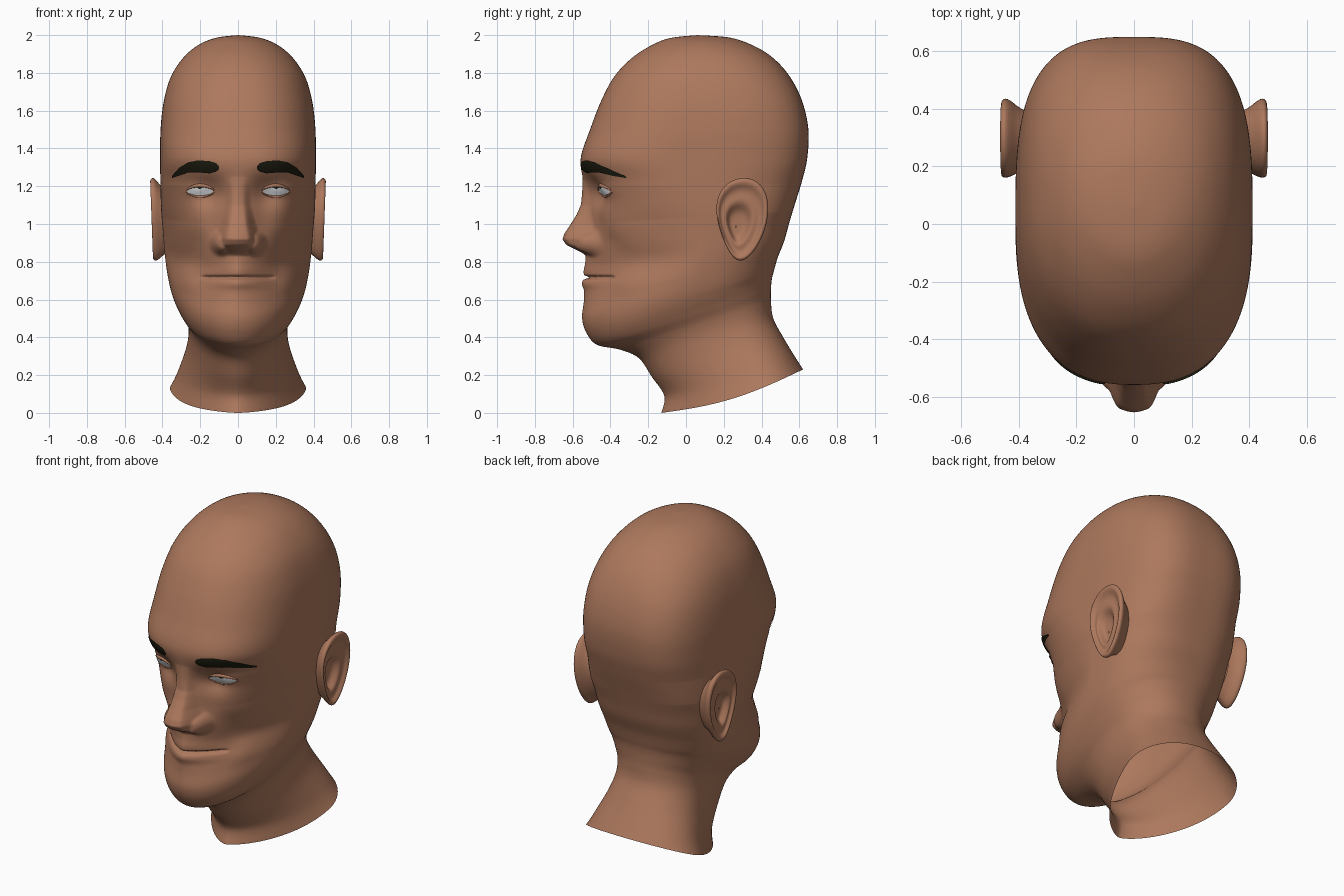
import bpy, bmesh, math
from mathutils import Vector
from mathutils.bvhtree import BVHTree

if "Cube" in bpy.data.objects:
    bpy.data.objects.remove(bpy.data.objects["Cube"])


def material(name, col):
    m = bpy.data.materials.new(name)
    m.diffuse_color = (*col, 1)
    m.use_nodes = True
    m.node_tree.nodes["Principled BSDF"].inputs["Base Color"].default_value = m.diffuse_color
    return m


SKIN = material("skin brown", (0.42, 0.19, 0.11))
BROW = material("brow black", (0.012, 0.011, 0.005))
WHITE = material("eye white", (0.80, 0.82, 0.84))


def build(name, rows, mat, closed=True, mirror=False, subsurf=0):
    """Grid of quads from rows of points, smooth shaded."""
    n = len(rows[0])
    bm = bmesh.new()
    vs = [[bm.verts.new(p) for p in r] for r in rows]
    for a, b in zip(vs, vs[1:]):
        for c in range(n if closed else n - 1):
            d = (c + 1) % n
            bm.faces.new((a[c], b[c], b[d], a[d])).smooth = True
    bmesh.ops.remove_doubles(bm, verts=bm.verts, dist=1e-5)
    tree = BVHTree.FromBMesh(bm)
    me = bpy.data.meshes.new(name)
    bm.to_mesh(me)
    bm.free()
    me.materials.append(mat)
    ob = bpy.data.objects.new(name, me)
    bpy.context.collection.objects.link(ob)
    if mirror:
        ob.modifiers.new("mirror", 'MIRROR').use_mirror_merge = False
    if subsurf:
        s = ob.modifiers.new("smooth", 'SUBSURF')
        s.levels = s.render_levels = subsurf
    return tree


def lerp_table(tab, t):
    """Linear lookup in a list of (key, value) with rising keys."""
    if t <= tab[0][0]:
        return tab[0][1]
    for (a, u), (b, v) in zip(tab, tab[1:]):
        if t <= b:
            return u + (v - u) * (t - a) / (b - a)
    return tab[-1][1]


def smooth(t):
    t = min(max(t, 0), 1)
    return t * t * (3 - 2 * t)


# head rings: front y, front z, back y, back z, half width, front and back squareness
RINGS = [
    (.06, 2.0, .06, 2.0, 0, 2, 2),
    (-.08, 1.985, .23, 1.987, .115, 2, 2),
    (-.175, 1.95, .355, 1.945, .21, 2, 2.1),
    (-.285, 1.88, .46, 1.88, .29, 2.1, 2.3),
    (-.38, 1.78, .55, 1.78, .355, 2.2, 2.5),
    (-.45, 1.65, .615, 1.65, .393, 2.3, 2.8),
    (-.508, 1.5, .648, 1.5, .41, 2.4, 3),
    (-.557, 1.35, .642, 1.35, .412, 2.55, 3.1),
    (-.545, 1.22, .615, 1.23, .411, 2.1, 3),
    (-.53, 1.05, .575, 1.1, .407, 1.9, 2.9),
    (-.53, .88, .545, 1.0, .397, 1.65, 2.7),
    (-.535, .74, .52, .91, .388, 1.45, 2.6),
    (-.54, .6, .485, .82, .373, 1.7, 2.5),
    (-.55, .5, .465, .75, .355, 1.9, 2.4),
    (-.525, .42, .455, .71, .333, 2, 2.3),
    (-.47, .36, .45, .66, .303, 2, 2.3),
    (-.35, .335, .45, .59, .272, 2, 2.2),
    (-.25, .29, .462, .5, .261, 2, 2.2),
    (-.18, .19, .515, .4, .277, 1.85, 2.2),
    (-.115, .09, .575, .3, .318, 1.65, 2.2),
    (-.13, 0, .62, .23, .36, 1.5, 2.1),
]
WIDEST = [(0, .7), (.3, .65), (.6, .6), (1, .58), (1.2, .48), (1.5, .47), (2, .5)]
NOSE = [(.83, 0), (.845, .015), (.865, .055), (.89, .105), (.92, .125), (.95, .115),
        (1.0, .082), (1.05, .05), (1.1, .026), (1.17, .014), (1.25, 0)]
NOSE_W = [(.85, .088), (.93, .084), (1.0, .062), (1.1, .045), (1.2, .042)]


def bump(x, z, cx, cz, sx, sz):
    return math.exp(-.5 * (((x - cx) / sx) ** 2 + ((z - cz) / sz) ** 2))


def sculpt(x, z):
    """Depth added to the face: positive pushes in, negative pushes out."""
    x = abs(x)
    dy = .06 * bump(x, z, .15, 1.165, .065, .055)          # eye sockets
    dy -= .014 * bump(x, z, .2, 1.175, .05, .022)          # eyeballs
    dy += .02 * bump(x, z, .13, 1.03, .05, .08)            # beside the nose
    dy -= .014 * bump(x, z, .26, .98, .06, .06)            # cheekbones
    dy += .01 * bump(x, z, .22, .86, .035, .06)            # smile folds
    dy -= .02 * bump(x, z, .265, .70, .04, .055)           # mouth corners
    dy -= .007 * bump(x, z, 0, .75, .13, .022)             # upper lip
    dy -= .014 * bump(x, z, 0, .685, .12, .02)             # lower lip
    dy += .03 * math.exp(-((z - .717) / .008) ** 2) * (1 - smooth((x - .16) / .05))
    w = lerp_table(NOSE_W, z)
    ridge = lerp_table(NOSE, z) * (1 - smooth((x - .6 * w) / w))
    wing = .08 * math.exp(-(((x - .085) / .052) ** 2 + ((z - .9) / .055) ** 2) ** 2)
    return dy - max(ridge, wing)


def head_row(ring):
    yf, zf, yb, zb, w, nf, nb = ring
    yc = yf + lerp_table(WIDEST, zf) * (yb - yf)
    sag = .04 * smooth(1 - zf / .2)
    row = []
    for i in range(220):
        t = 2 * math.pi * i / 220 - math.pi
        a = t - .4 * math.sin(t)
        s, c = math.sin(a), math.cos(a)
        n, d = (nf, yc - yf) if c > 0 else (nb, yb - yc)
        r = (abs(s) ** n + abs(c) ** n) ** (-1 / n)
        x, y = w * r * s, yc - d * r * c
        f = (y - yf) / max(yb - yf, 1e-6)
        z = zf + (zb - zf) * f - sag * math.sin(math.pi * min(max(f, 0), 1))
        if c > 0 and .55 < z < 1.4:
            y += sculpt(x, z) * smooth(c * 3)
        row.append((x, y, z))
    return row


# head and neck, open at the bottom
rows = []
for k in range(len(RINGS) - 1):
    p0, p1, p2 = RINGS[max(k - 1, 0)], RINGS[k], RINGS[k + 1]
    p3 = RINGS[min(k + 2, len(RINGS) - 1)]
    steps = 24 if .6 < p1[1] < 1.36 else 9
    for j in range(steps):
        t = j / steps
        rows.append(head_row([
            b + .5 * t * (c - a + t * (2 * a - 5 * b + 4 * c - d + t * (3 * (b - c) + d - a)))
            for a, b, c, d in zip(p0, p1, p2, p3)]))
rows.append(head_row(RINGS[-1]))
surface = build("head", rows, SKIN)


def on_face(x, z, lift):
    hit = surface.ray_cast(Vector((x, -2, z)), Vector((0, 1, 0)))[0]
    return (x, (hit.y if hit else -.4) - lift, z)


def patch(name, x0, x1, low, high, lift, mat):
    """Thin plate that follows the face between two height curves."""
    rows = []
    for j in range(9):
        row = []
        for i in range(33):
            u = i / 32
            z = high(u) + (low(u) - high(u)) * j / 8
            row.append(on_face(x0 + (x1 - x0) * u, z, lift))
        rows.append(row)
    build(name, rows, mat, closed=False, mirror=True)


def arc(u):
    return max(math.sin(math.pi * u), 0) ** .7


# eyebrows
BROW_HIGH = [(0, 1.305), (.06, 1.322), (.2, 1.333), (.45, 1.337), (.65, 1.327), (.85, 1.297), (1, 1.255)]
BROW_LOW = [(0, 1.29), (.06, 1.277), (.2, 1.268), (.45, 1.273), (.65, 1.273), (.85, 1.255), (1, 1.243)]
patch("eyebrow", .10, .35, lambda u: lerp_table(BROW_LOW, u),
      lambda u: lerp_table(BROW_HIGH, u), .008, BROW)


# eyes: white, with the iris tucked under the upper lid
def eye_high(u):
    return 1.172 + .025 * arc(u)


def eye_low(u):
    return 1.172 - .022 * arc(u)


patch("eye", .13, .272, eye_low, eye_high, .005, WHITE)
patch("iris", .188, .216, lambda u: 1.194 - .008 * arc(u), lambda u: 1.197, .008, BROW)


# eyelids: slim tubes along the eye outline
def lid(name, edge, shift, radius):
    rows = []
    for i in range(25):
        u = i / 24
        x, y, z = on_face(.125 + .15 * u, edge(u) + shift, .002)
        r = radius * (.3 + .7 * arc(u))
        rows.append([(x, y - r * math.sin(a), z + r * math.cos(a))
                     for a in (2 * math.pi * k / 10 for k in range(10))])
    build(name, rows, SKIN, mirror=True)


lid("upper_eyelid", eye_high, .007, .010)
lid("lower_eyelid", eye_low, -.005, .006)

# ears: rings from the hollow outwards over the rim and round the back
EAR = [(.02, .405), (.2, .405), (.34, .41), (.44, .434), (.54, .446), (.66, .438), (.78, .44),
       (.86, .455), (.94, .46), (1, .45), (1, .438), (.93, .42), (.8, .395), (.72, .36)]
rows = []
for r, x in EAR:
    row = []
    for i in range(40):
        a = 2 * math.pi * i / 40
        s, c = math.sin(a), math.cos(a)
        y = .298 + r * .133 * c * (1 + .2 * s) - .035 * (1 - r) + .01 * r * s * s * s
        z = 1.025 + r * .22 * s - .04 * (1 - r)
        row.append((x + .008 * r * s, y + .012 * r * s * c, z))
    rows.append(row)
build("ear", rows, SKIN, mirror=True, subsurf=1)
